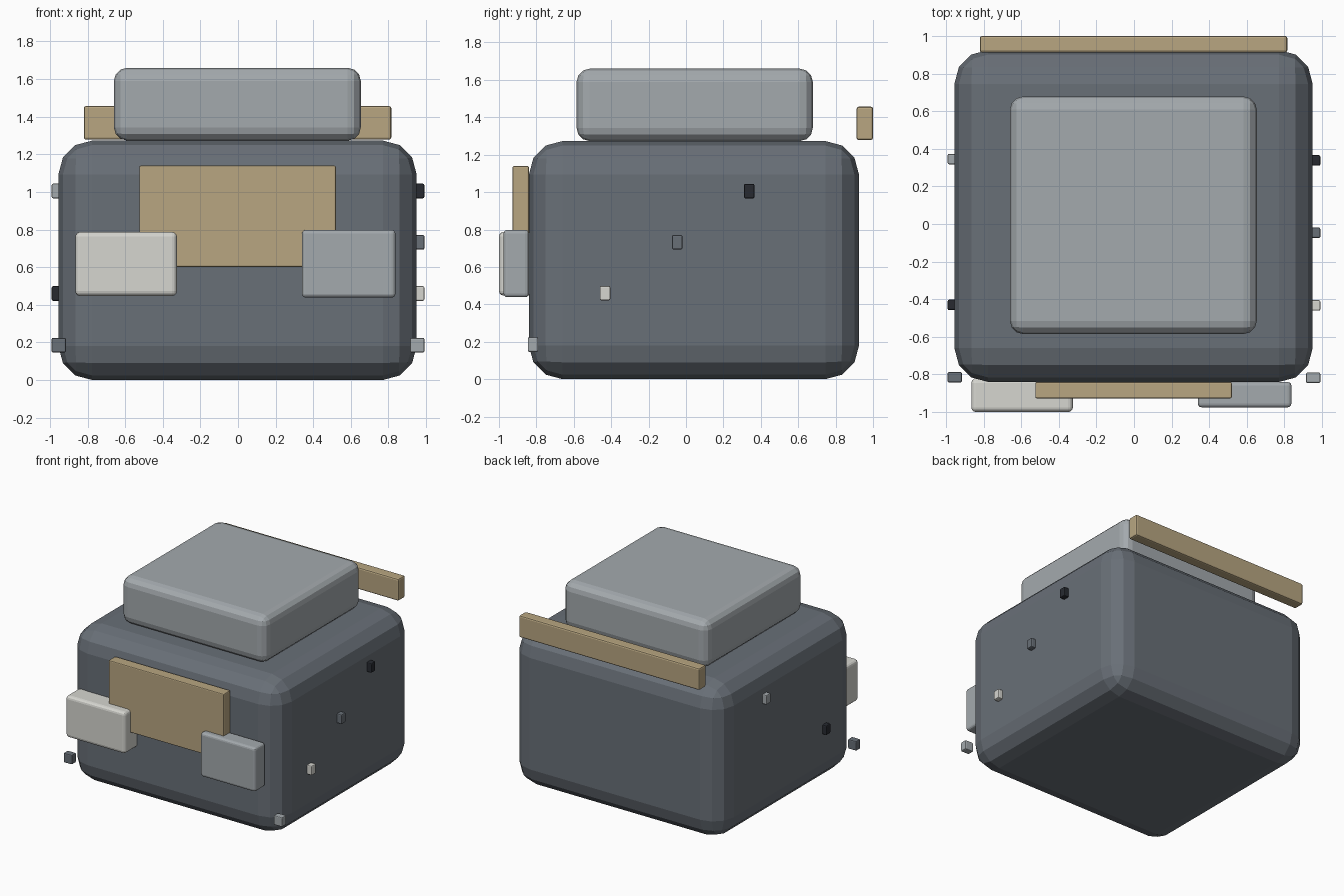
import bpy
import bmesh

if "Cube" in bpy.data.objects:
    bpy.data.objects.remove(bpy.data.objects["Cube"])


def colour(name, rgb):
    m = bpy.data.materials.new(name)
    m.diffuse_color = (*rgb, 1)
    m.use_nodes = True
    m.node_tree.nodes["Principled BSDF"].inputs["Base Color"].default_value = m.diffuse_color
    return m


slate = colour("slate", (0.14, 0.16, 0.185))
grey = colour("light_grey", (0.37, 0.40, 0.42))
tan = colour("tan", (0.48, 0.38, 0.22))
white = colour("off_white", (0.67, 0.67, 0.63))
dark = colour("charcoal", (0.02, 0.023, 0.03))


def block(name, x, y, z, bevel, mat, segments=3):
    """Rounded box spanning the given (min, max) ranges."""
    spans = (x, y, z)
    bm = bmesh.new()
    bmesh.ops.create_cube(bm, size=1)
    for v in bm.verts:
        v.co = [c * (b - a) for c, (a, b) in zip(v.co, spans)]
    mesh = bpy.data.meshes.new(name)
    bm.to_mesh(mesh)
    bm.free()
    mesh.materials.append(mat)
    ob = bpy.data.objects.new(name, mesh)
    ob.location = [(a + b) / 2 for a, b in spans]
    bpy.context.collection.objects.link(ob)
    mod = ob.modifiers.new("rounded_edges", 'BEVEL')
    mod.width = bevel
    mod.segments = segments
    return ob


# Main body and raised top
block("body", (-0.955, 0.95), (-0.84, 0.925), (0, 1.273), 0.18, slate)
block("top_block", (-0.66, 0.653), (-0.585, 0.678), (1.273, 1.66), 0.07, grey)

# Tan trim
block("back_bar", (-0.82, 0.815), (0.912, 1.0), (1.278, 1.457), 0.012, tan, 2)
block("front_panel", (-0.525, 0.52), (-0.927, -0.84), (0.6, 1.14), 0.008, tan, 2)

# Front boxes
block("front_box_left", (-0.865, -0.325), (-1.0, -0.82), (0.447, 0.787), 0.025, white)
block("front_box_right", (0.34, 0.837), (-0.975, -0.84), (0.438, 0.798), 0.02, grey)


# Small studs on the side walls and front lower corners: side, y, z, material
studs = [
    (1, 0.338, 1.005, dark), (1, -0.047, 0.732, slate), (1, -0.433, 0.46, white),
    (-1, 0.345, 1.005, grey), (-1, -0.43, 0.46, dark), (-1, -0.04, 0.732, white),
    (1, -0.818, 0.185, grey), (-1, -0.815, 0.185, slate),
]
for i, (side, y, z, mat) in enumerate(studs):
    if side < 0 and mat is white:
        continue  # the left wall has only two studs
    cx = 0.953 * side
    block(f"stud_{i + 1}", (cx - 0.038, cx + 0.038), (y - 0.028, y + 0.028),
          (z - 0.039, z + 0.039), 0.008, mat, 2)
